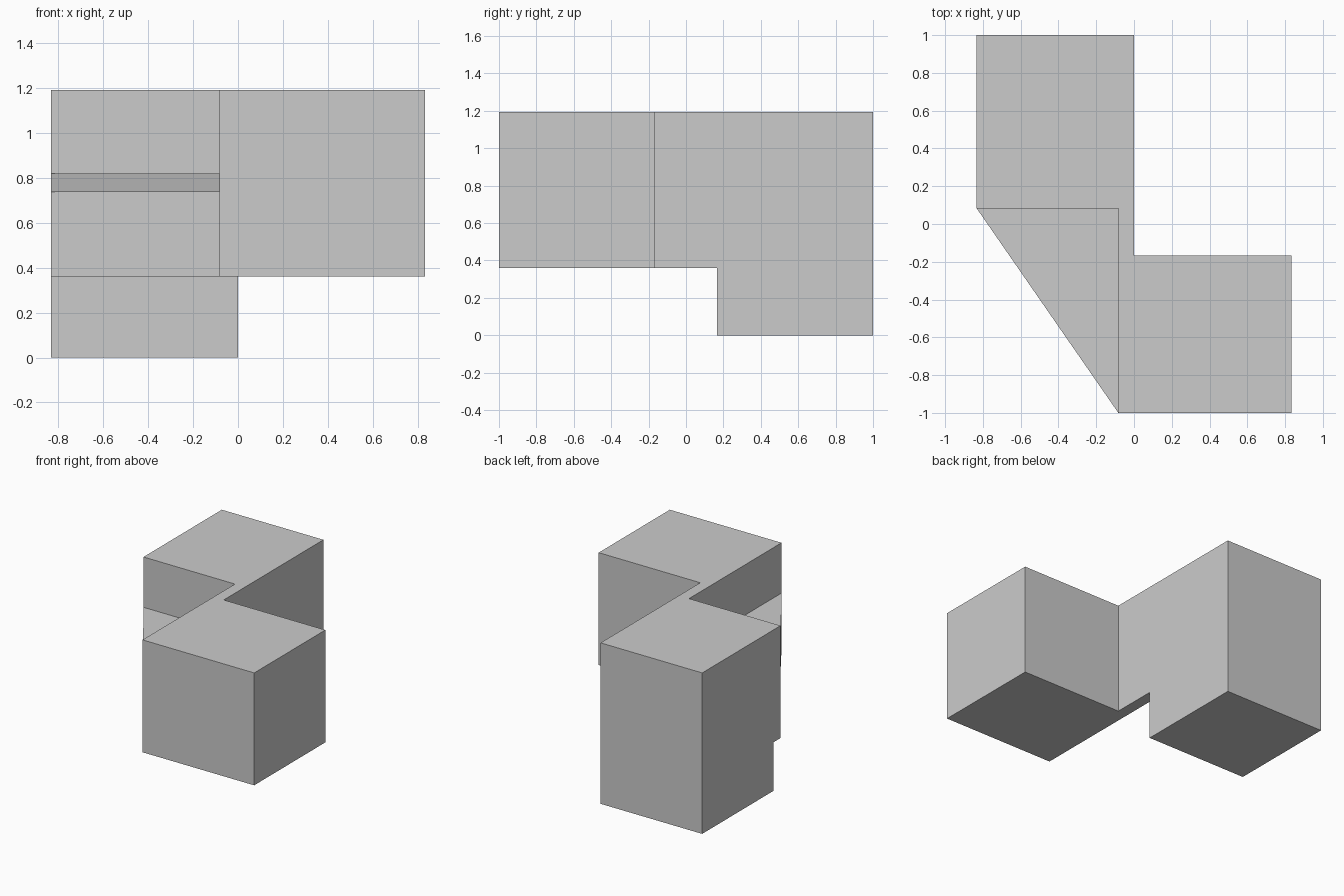
import bpy
import bmesh
import math

cube = bpy.data.objects.get("Cube")
if cube:
    bpy.data.objects.remove(cube, do_unlink=True)

# Single flat colour
grey = bpy.data.materials.new("light grey")
grey.use_nodes = True
colour = (0.6, 0.6, 0.6, 1)
grey.diffuse_color = colour
grey.node_tree.nodes["Principled BSDF"].inputs["Base Color"].default_value = colour

# Shared levels and edges
HALF, STEP = 0.833, 0.167
UNDER, TOP = 0.36, 1.193
INNER_X, INNER_Y = -0.083, 0.083


def extrude(bm, faces, height):
    """Extrude faces vertically and remove the faces left behind."""
    result = bmesh.ops.extrude_face_region(bm, geom=faces, use_keep_orig=True)
    verts = [g for g in result["geom"] if isinstance(g, bmesh.types.BMVert)]
    bmesh.ops.translate(bm, verts=verts, vec=(0, 0, height))


def finish(bm, name):
    bmesh.ops.dissolve_limit(bm, angle_limit=math.radians(1),
                             verts=bm.verts[:], edges=bm.edges[:])
    bmesh.ops.recalc_face_normals(bm, faces=bm.faces[:])
    mesh = bpy.data.meshes.new(name)
    bm.to_mesh(mesh)
    bm.free()
    mesh.materials.append(grey)
    bpy.context.collection.objects.link(bpy.data.objects.new(name, mesh))


# Stepped body: zigzag upper storey with a square foot under its back end
bm = bmesh.new()
foot_outline = [(-HALF, STEP), (0, STEP), (0, 1), (-HALF, 1)]
wing_outline = [(0, -STEP), (HALF, -STEP), (HALF, -1), (INNER_X, -1),
                (INNER_X, INNER_Y), (-HALF, INNER_Y)]
foot = [bm.verts.new((x, y, UNDER)) for x, y in foot_outline]
wing = [bm.verts.new((x, y, UNDER)) for x, y in wing_outline]
foot_face = bm.faces.new(foot)
wing_face = bm.faces.new([foot[0], foot[1]] + wing)
bmesh.ops.recalc_face_normals(bm, faces=bm.faces[:])
extrude(bm, [foot_face, wing_face], TOP - UNDER)
foot_face = next(f for f in bm.faces
                 if all(v in foot for v in f.verts))
lower = bmesh.ops.extrude_discrete_faces(bm, faces=[foot_face])["faces"][0]
bmesh.ops.translate(bm, verts=lower.verts[:], vec=(0, 0, -UNDER))
bmesh.ops.remove_doubles(bm, verts=bm.verts[:], dist=0.0001)
finish(bm, "stepped_body")

# Triangular shelf bridging the inner corner
bm = bmesh.new()
shelf = [(-HALF, INNER_Y), (INNER_X, -1), (INNER_X, INNER_Y)]
face = bm.faces.new([bm.verts.new((x, y, 0.737)) for x, y in shelf])
extrude(bm, [face], 0.083)
finish(bm, "corner_shelf")
